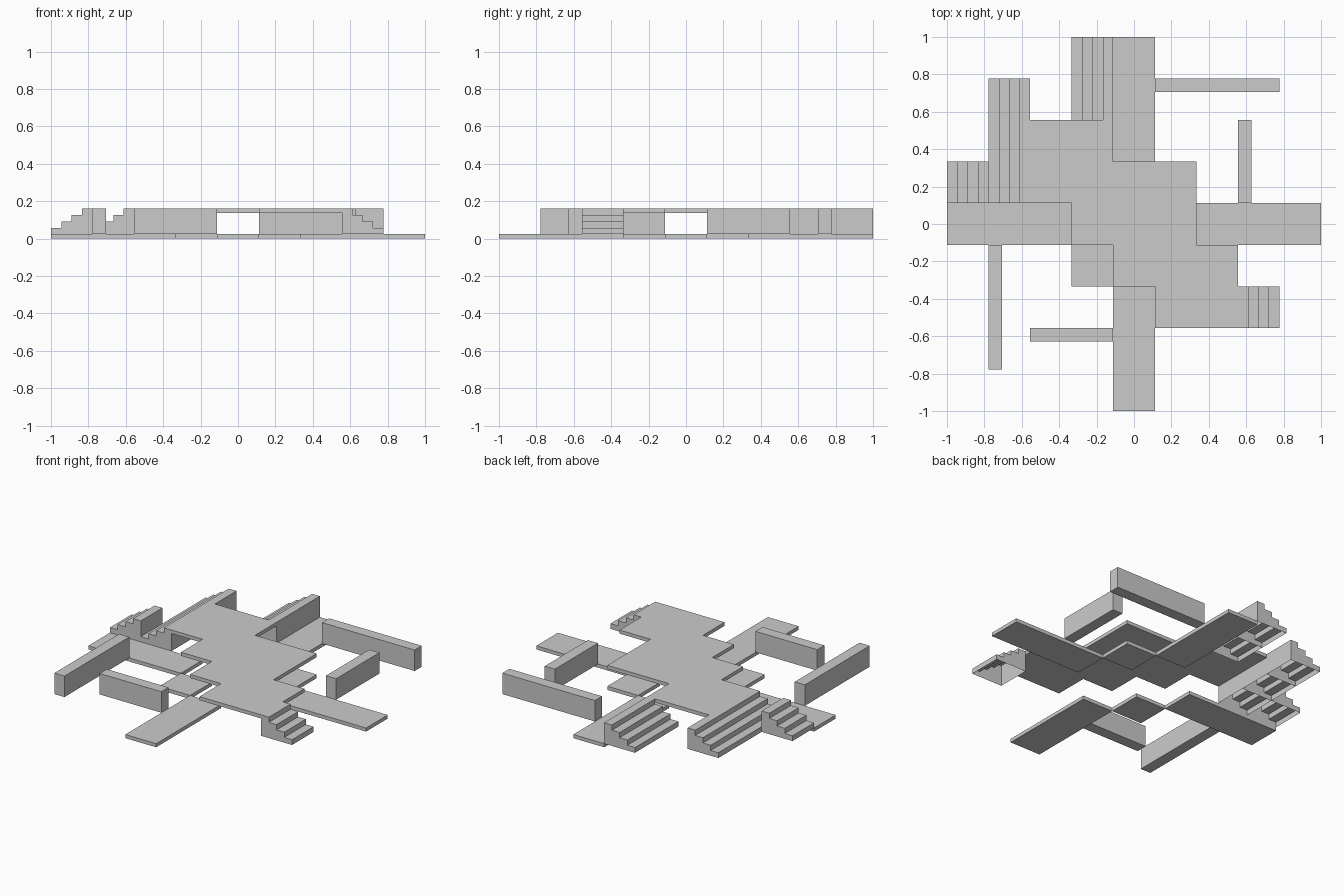
import bpy, bmesh

if "Cube" in bpy.data.objects:
    bpy.data.objects.remove(bpy.data.objects["Cube"])

U = 1 / 9          # half a tile
T = 0.0235         # slab thickness
TOP = 0.16         # height of the raised deck and walls


def finish(name, bm):
    bmesh.ops.recalc_face_normals(bm, faces=bm.faces)
    mesh = bpy.data.meshes.new(name)
    bm.to_mesh(mesh)
    bm.free()
    obj = bpy.data.objects.new(name, mesh)
    bpy.context.collection.objects.link(obj)
    return obj


def prism(bm, points, offset):
    """Close a planar outline and extrude it by an offset vector."""
    face = bm.faces.new([bm.verts.new(p) for p in points])
    ret = bmesh.ops.extrude_face_region(bm, geom=[face], use_keep_orig=True)
    verts = [v for v in ret["geom"] if isinstance(v, bmesh.types.BMVert)]
    bmesh.ops.translate(bm, verts=verts, vec=offset)


def slab(name, outline, z0, z1):
    bm = bmesh.new()
    prism(bm, [(x, y, z0) for x, y in outline], (0, 0, z1 - z0))
    return finish(name, bm)


def box(name, x0, x1, y0, y1, z0, z1):
    return slab(name, [(x0, y0), (x1, y0), (x1, y1), (x0, y1)], z0, z1)


def stair(name, x_low, x_high, y0):
    """One tile of four steps, hollow and open underneath."""
    bm = bmesh.new()
    run, rise = (x_high - x_low) / 4, (TOP - T) / 4
    pts = [(x_low, y0, T)]
    for i in range(4):
        z = T + rise * (i + 1)
        pts += [(x_low + run * i, y0, z), (x_low + run * (i + 1), y0, z)]
    pts.append((x_high, y0, T))
    prism(bm, pts, (0, 2 * U, 0))
    bmesh.ops.recalc_face_normals(bm, faces=bm.faces)
    bottom = [f for f in bm.faces if all(abs(v.co.z - T) < 1e-5 for v in f.verts)]
    bmesh.ops.delete(bm, geom=bottom, context='FACES_ONLY')
    return finish(name, bm)


# Ground floor: four arms joined at the corners by two square tiles
for name, x0, x1, y0, y1 in [
        ("floor_right_arm", 3, 9, -1, 1), ("floor_left_arm", -9, -3, -1, 1),
        ("floor_front_arm", -1, 1, -9, -3), ("floor_back_arm", -1, 1, 3, 9),
        ("floor_back_tile", 1, 3, 1, 3), ("floor_front_tile", -3, -1, -3, -1)]:
    box(name, x0 * U, x1 * U, y0 * U, y1 * U, 0, T)

# Raised deck running diagonally with a stepped outline
deck = [(-5, 1), (-3, 1), (-3, -1), (-1, -1), (-1, -3), (1, -3), (1, -5),
        (5, -5), (5, -1), (3, -1), (3, 3), (-1, 3), (-1, 5), (-5, 5)]
slab("upper_deck", [(x * U, y * U) for x, y in deck], TOP - T, TOP)

# Low walls around the floor
W = 0.073
box("wall_back", U, 7 * U, 7 * U - W, 7 * U, T, TOP)
box("wall_right", 5 * U, 5 * U + W, U, 5 * U, T, TOP)
box("wall_left", -7 * U, -7 * U + W, -7 * U, -U, T, TOP)
box("wall_front", -5 * U, -U, -5 * U - W, -5 * U, T, TOP)

# Stair tiles: low end, high end, then the front edge of each tile
for name, lo, hi, rows in [
        ("stair_outer_left", -9, -7, [1]), ("stair_left", -7, -5, [1, 3, 5]),
        ("stair_back", -3, -1, [5, 7]), ("stair_right", 7, 5, [-5])]:
    for i, y in enumerate(rows):
        stair(f"{name}_{i + 1}", lo * U, hi * U, y * U)
